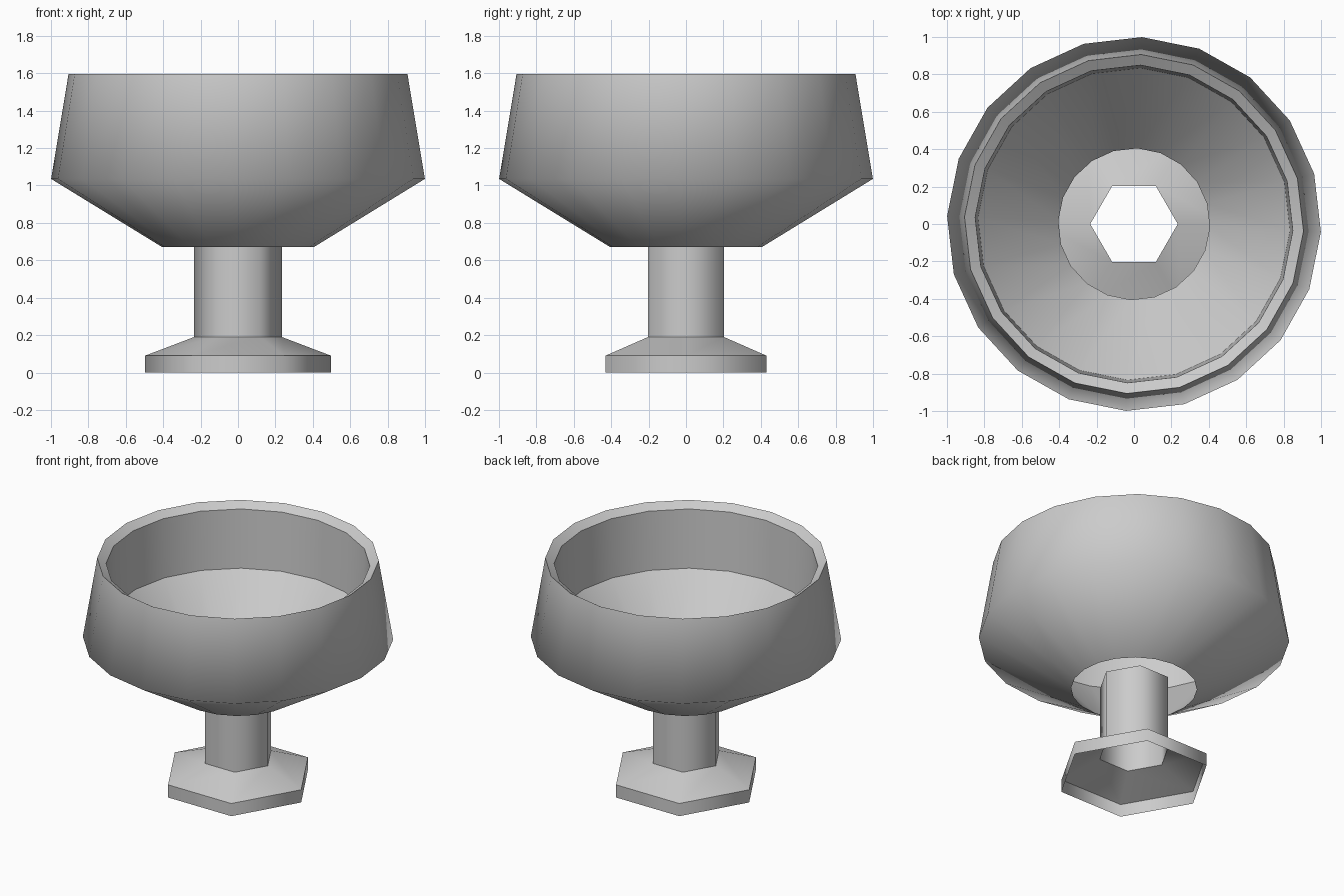
import bpy, bmesh
from math import cos, sin, pi, radians

if "Cube" in bpy.data.objects:
    bpy.data.objects.remove(bpy.data.objects["Cube"])


def lathe(name, profile, sides, turn, smooth_angle):
    """Revolve (radius, height) points into an open low-poly shell."""
    bm = bmesh.new()
    rings = []
    for r, z in profile:
        angles = [turn + 2 * pi * i / sides for i in range(sides)]
        rings.append([bm.verts.new((r * cos(a), r * sin(a), z)) for a in angles])
    for low, high in zip(rings, rings[1:]):
        for i in range(sides):
            j = (i + 1) % sides
            bm.faces.new((low[i], low[j], high[j], high[i]))
    mesh = bpy.data.meshes.new(name)
    bm.to_mesh(mesh)
    bm.free()
    obj = bpy.data.objects.new(name, mesh)
    bpy.context.collection.objects.link(obj)
    bpy.ops.object.select_all(action='DESELECT')
    obj.select_set(True)
    bpy.context.view_layer.objects.active = obj
    bpy.ops.object.shade_smooth_by_angle(angle=radians(smooth_angle))
    return obj


# Bowl outside: open flared cone, then leaning-in wall
turn = radians(-2.4)
lathe("bowl_outside", [(0.405, 0.67), (1.0, 1.035), (0.907, 1.595)], 20, turn, 75)

# Bowl inside: bevelled rim, near-vertical wall, sloping floor
lathe("bowl_inside", [(0.907, 1.595), (0.85, 1.557), (0.835, 1.143), (0.405, 0.67)],
      20, turn, 30)

# Foot and stem: open hexagonal shell with a hollow stem
lathe("foot_and_stem", [(0.497, 0), (0.497, 0.09), (0.234, 0.19), (0.234, 0.71)],
      6, 0, 62)
